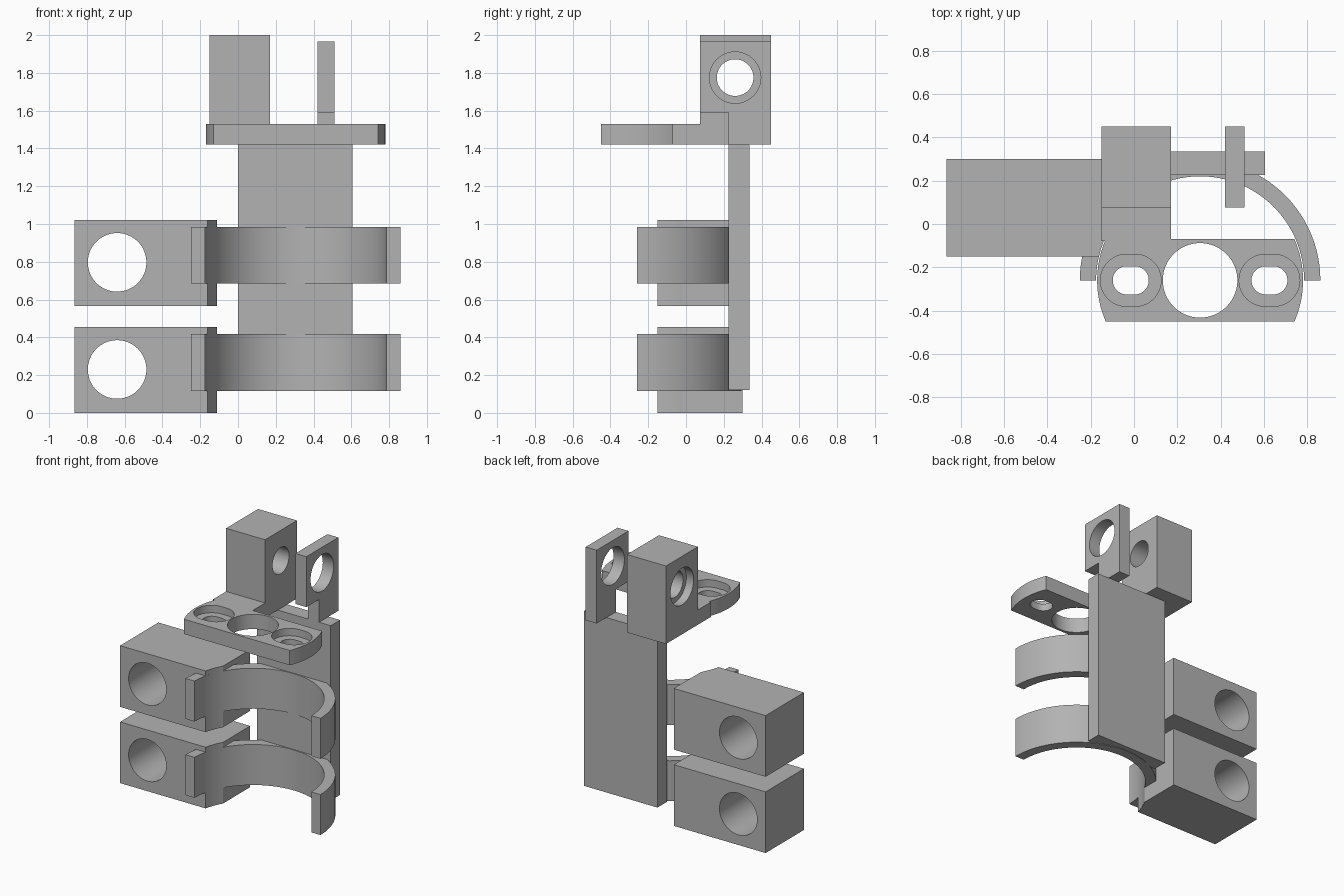
import bpy, bmesh
from math import sin, cos, asin, pi

if "Cube" in bpy.data.objects:
    bpy.data.objects.remove(bpy.data.objects["Cube"], do_unlink=True)

grey = bpy.data.materials.new("plain_grey")
grey.use_nodes = True
grey.diffuse_color = (0.45, 0.45, 0.45, 1)
grey.node_tree.nodes["Principled BSDF"].inputs["Base Color"].default_value = grey.diffuse_color

# Shared axis of the clamp rings and the top flange
CX, CY = 0.305, -0.26
R_IN, R_OUT = 0.48, 0.555


def arc(cx, cy, r, a, b, n=48):
    return [(cx + r * cos(a + (b - a) * i / n), cy + r * sin(a + (b - a) * i / n))
            for i in range(n + 1)]


def rect(u0, u1, v0, v1):
    return [(u0, v0), (u1, v0), (u1, v1), (u0, v1)]


def circle(cx, cy, r):
    return arc(cx, cy, r, 0, 2 * pi, 64)[:-1]


def slot(cx, cy, r, half):
    return arc(cx + half, cy, r, -pi / 2, pi / 2, 24) + arc(cx - half, cy, r, pi / 2, 1.5 * pi, 24)


def prism(name, pts, lo, hi, axis="z"):
    """Extrude a 2D profile along an axis."""
    place = {"x": lambda u, v, w: (w, u, v),
             "y": lambda u, v, w: (u, w, v),
             "z": lambda u, v, w: (u, v, w)}[axis]
    bm = bmesh.new()
    low = [bm.verts.new(place(u, v, lo)) for u, v in pts]
    top = [bm.verts.new(place(u, v, hi)) for u, v in pts]
    bm.faces.new(low)
    bm.faces.new(top)
    for i in range(len(pts)):
        j = (i + 1) % len(pts)
        bm.faces.new((low[i], low[j], top[j], top[i]))
    bmesh.ops.recalc_face_normals(bm, faces=bm.faces)
    mesh = bpy.data.meshes.new(name)
    bm.to_mesh(mesh)
    bm.free()
    mesh.materials.append(grey)
    obj = bpy.data.objects.new(name, mesh)
    bpy.context.collection.objects.link(obj)
    return obj


def cut(obj, *cutters):
    """Subtract cutters from a part and remove them."""
    bpy.context.view_layer.objects.active = obj
    for cutter in cutters:
        mod = obj.modifiers.new("cut", "BOOLEAN")
        mod.operation = "DIFFERENCE"
        mod.solver = "EXACT"
        mod.object = cutter
        bpy.ops.object.modifier_apply(modifier=mod.name)
        bpy.data.objects.remove(cutter, do_unlink=True)
    return obj


# Upright back plate
parts = [prism("back_plate", rect(0, 0.605, 0.225, 0.335), 0.12, 1.42)]

# Two half-ring clamps, each with a drilled side block
ring = arc(CX, CY, R_OUT, 0, pi) + arc(CX, CY, R_IN, pi, 0)
for label, z in (("lower", 0), ("upper", 0.567)):
    parts.append(prism(label + "_clamp_ring", ring, z + 0.117, z + 0.418))
    block = prism(label + "_side_block", rect(-0.865, -0.11, -0.15, 0.3), z, z + 0.455)
    parts.append(cut(block,
                     prism("bore", circle(-0.64, z + 0.23, 0.155), -1, 1, "y"),
                     prism("ring_relief", circle(CX, CY, R_IN), z - 1, z + 1)))

# Top flange with rounded ends, centre hole and recessed slots
a = asin(0.19 / 0.475)
flange = prism("top_flange", arc(CX, CY, 0.475, -a, a, 16) + arc(CX, CY, 0.475, pi - a, pi + a, 16),
               1.42, 1.53)
cut(flange, prism("centre_hole", circle(CX, CY, 0.172), 1, 2))
for side in (-1, 1):
    x = CX + side * 0.32
    cut(flange,
        prism("slot_recess", slot(x, CY, 0.12, 0.02), 1.475, 2),
        prism("slot_hole", slot(x, CY, 0.065, 0.018), 1, 2))
parts.append(flange)
parts.append(prism("flange_arm", rect(-0.15, 0.17, -0.078, 0.09), 1.42, 1.53))

# Hinge block with a counterbored cross hole
hinge = prism("hinge_block", rect(-0.15, 0.17, 0.075, 0.45), 1.42, 2)
parts.append(cut(hinge,
                 prism("pin_hole", circle(0.26, 1.775, 0.097), -1, 1, "x"),
                 prism("pin_recess", circle(0.26, 1.775, 0.136), -1, -0.09, "x")))

# Thin hinge tab with a stepped foot
tab_profile = [(0.225, 1.42), (0.45, 1.42), (0.45, 1.965), (0.075, 1.965),
               (0.075, 1.59), (0.225, 1.59)]
tab = prism("hinge_tab", tab_profile, 0.42, 0.51, "x")
parts.append(cut(tab, prism("tab_hole", circle(0.26, 1.775, 0.136), -1, 1, "x")))

# Smooth the round surfaces, keep the edges sharp
bpy.ops.object.select_all(action="DESELECT")
for obj in parts:
    obj.select_set(True)
bpy.context.view_layer.objects.active = parts[0]
bpy.ops.object.shade_smooth_by_angle(angle=pi / 6)
